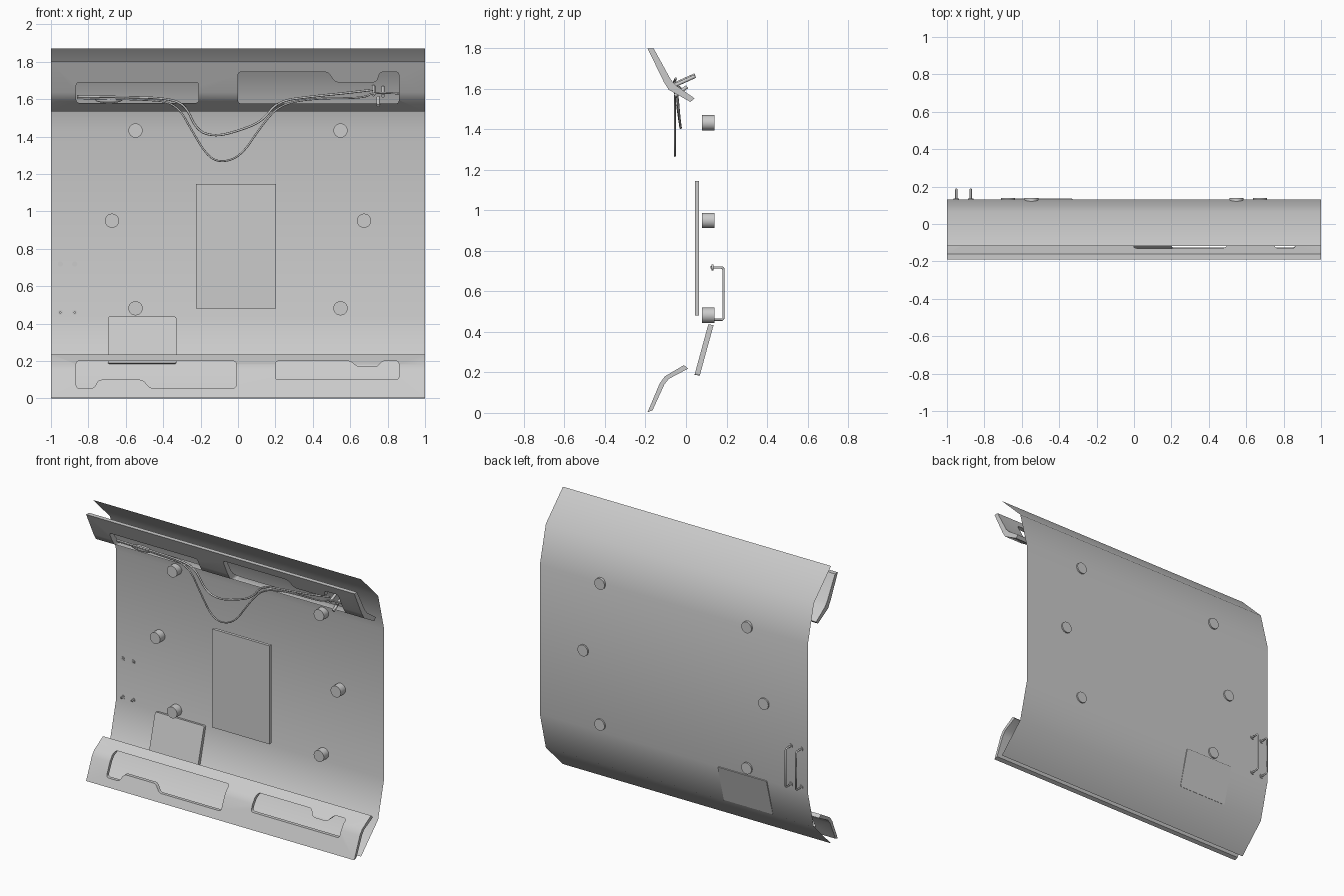
import bpy, bmesh, math
from mathutils import Vector

cube = bpy.data.objects.get("Cube")
if cube:
    bpy.data.objects.remove(cube, do_unlink=True)

GREY = (0.6, 0.6, 0.6, 1)
grey = bpy.data.materials.new("light_grey")
grey.use_nodes = True
grey.diffuse_color = GREY
grey.node_tree.nodes["Principled BSDF"].inputs["Base Color"].default_value = GREY


def add(name, bm):
    mesh = bpy.data.meshes.new(name)
    bm.to_mesh(mesh)
    bm.free()
    mesh.materials.append(grey)
    ob = bpy.data.objects.new(name, mesh)
    bpy.context.collection.objects.link(ob)
    return ob


def smooth(ob, angle):
    bpy.ops.object.select_all(action="DESELECT")
    ob.select_set(True)
    bpy.context.view_layer.objects.active = ob
    bpy.ops.object.shade_smooth_by_angle(angle=math.radians(angle))


def prism(name, points, offset, radius=0):
    """Extrude an outline by an offset, optionally rounding its corners."""
    bm = bmesh.new()
    bm.faces.new([bm.verts.new(p) for p in points])
    if radius:
        bmesh.ops.bevel(bm, geom=bm.verts[:], offset=radius, segments=3,
                        profile=0.5, affect="VERTICES")
    ext = bmesh.ops.extrude_face_region(bm, geom=bm.faces[:])
    moved = [v for v in ext["geom"] if isinstance(v, bmesh.types.BMVert)]
    bmesh.ops.translate(bm, verts=moved, vec=offset)
    bmesh.ops.recalc_face_normals(bm, faces=bm.faces)
    return add(name, bm)


def rod(name, start, end, radius, sides=24):
    """Capped cylinder between two points."""
    a, b = Vector(start), Vector(end)
    bm = bmesh.new()
    bmesh.ops.create_cone(bm, cap_ends=True, segments=sides, radius1=radius,
                          radius2=radius, depth=(b - a).length)
    turn = (b - a).to_track_quat("Z", "Y").to_matrix()
    bmesh.ops.rotate(bm, verts=bm.verts, matrix=turn)
    bmesh.ops.translate(bm, verts=bm.verts, vec=(a + b) / 2)
    ob = add(name, bm)
    smooth(ob, 40)
    return ob


def tube(name, points, radius, kind="NURBS"):
    """Round wire along a path."""
    cu = bpy.data.curves.new(name, "CURVE")
    cu.dimensions = "3D"
    cu.bevel_depth = radius
    cu.bevel_resolution = 2
    cu.use_fill_caps = True
    cu.resolution_u = 8
    sp = cu.splines.new(kind)
    sp.points.add(len(points) - 1)
    for p, co in zip(sp.points, points):
        p.co = (*co, 1)
    if kind == "NURBS":
        sp.order_u = 3
        sp.use_endpoint_u = True
    cu.materials.append(grey)
    ob = bpy.data.objects.new(name, cu)
    bpy.context.collection.objects.link(ob)


def strip(name, profile, holes):
    """Folded strip along x with rounded openings cut through it."""
    ob = prism(name, [(-1, y, z) for y, z in profile], (2, 0, 0))
    for outline in holes:
        cutter = prism("opening_cutter", [(x, -0.5, z) for x, z in outline],
                       (0, 1, 0), 0.015)
        cutter.hide_render = True
        mod = ob.modifiers.new("opening", "BOOLEAN")
        mod.operation = "DIFFERENCE"
        mod.solver = "EXACT"
        mod.object = cutter
        bpy.ops.object.select_all(action="DESELECT")
        bpy.context.view_layer.objects.active = ob
        ob.select_set(True)
        bpy.ops.object.modifier_apply(modifier=mod.name)
        bpy.data.objects.remove(cutter, do_unlink=True)
    smooth(ob, 35)


# Curved wall: a single open sheet
wall = [(-0.117, 0), (0.065, 0.18), (0.13, 0.435),
        (0.13, 1.435), (0.065, 1.69), (-0.117, 1.87)]
bm = bmesh.new()
rows = [[bm.verts.new((x, y, z)) for x in (-1, 1)] for y, z in wall]
for low, high in zip(rows, rows[1:]):
    bm.faces.new((low[0], low[1], high[1], high[0])).smooth = True
add("wall_sheet", bm)

# Folded strips with openings
strip("top_strip",
      [(-0.19, 1.80), (-0.16, 1.80), (-0.075, 1.645), (-0.05, 1.617),
       (0.042, 1.553), (0.022, 1.535), (-0.085, 1.595), (-0.11, 1.635)],
      [[(-0.865, 1.58), (-0.21, 1.58), (-0.21, 1.69), (-0.865, 1.69)],
       [(0, 1.577), (0.86, 1.577), (0.86, 1.745), (0.76, 1.745), (0.74, 1.69),
        (0.52, 1.69), (0.48, 1.745), (0, 1.745)]])
strip("bottom_strip",
      [(-0.19, 0.003), (-0.13, 0.145), (-0.105, 0.18), (-0.01, 0.236),
       (0.01, 0.218), (-0.085, 0.168), (-0.107, 0.14), (-0.165, 0.013)],
      [[(-0.865, 0.055), (-0.77, 0.055), (-0.745, 0.1), (-0.51, 0.1),
        (-0.47, 0.055), (-0.01, 0.055), (-0.01, 0.2), (-0.865, 0.2)],
       [(0.2, 0.1), (0.86, 0.1), (0.86, 0.2), (0.77, 0.2), (0.745, 0.167),
        (0.64, 0.167), (0.6, 0.2), (0.2, 0.2)]])

# Flat panels
prism("centre_panel", [(-0.225, 0.045, 0.482), (0.203, 0.045, 0.482),
                       (0.203, 0.045, 1.146), (-0.225, 0.045, 1.146)], (0, 0.02, 0))
prism("lower_panel", [(-0.695, 0.042, 0.188), (-0.33, 0.042, 0.188),
                      (-0.33, 0.11, 0.437), (-0.695, 0.11, 0.437)], (0, 0.026, -0.004), 0.008)

# Round studs through the wall
for side in (-1, 1):
    for x, z in ((0.548, 1.432), (0.674, 0.95), (0.548, 0.482)):
        rod("stud", (side * x, 0.078, z), (side * x, 0.14, z), 0.038)

# Pair of grab handles on the back
for x in (-0.95, -0.873):
    tube("grab_handle", [(x, 0.122, 0.718), (x, 0.178, 0.718), (x, 0.185, 0.71),
                         (x, 0.185, 0.468), (x, 0.178, 0.46), (x, 0.11, 0.46)],
         0.006, "POLY")
    for z in (0.718, 0.46):
        rod("handle_flange", (x, 0.126, z), (x, 0.136, z), 0.014, 16)

# Hanging cables
tube("short_cable", [(-0.86, -0.06, 1.615), (-0.6, -0.06, 1.612), (-0.38, -0.06, 1.605),
                     (-0.28, -0.05, 1.57), (-0.22, -0.03, 1.43), (-0.12, -0.025, 1.40),
                     (0, -0.03, 1.43), (0.13, -0.035, 1.48), (0.21, -0.045, 1.59),
                     (0.4, -0.06, 1.615), (0.6, -0.06, 1.635), (0.72, -0.05, 1.65)], 0.006)
tube("long_cable", [(-0.86, -0.055, 1.605), (-0.5, -0.055, 1.6), (-0.33, -0.055, 1.58),
                    (-0.24, -0.055, 1.42), (-0.16, -0.055, 1.29), (-0.08, -0.055, 1.26),
                    (0.02, -0.055, 1.30), (0.12, -0.055, 1.45), (0.22, -0.055, 1.57),
                    (0.4, -0.055, 1.605), (0.68, -0.055, 1.605), (0.72, -0.055, 1.64),
                    (0.86, -0.055, 1.63)], 0.005)

# Cable ends: flat connector on one side, plugs on the other
bm = bmesh.new()
bmesh.ops.create_uvsphere(bm, u_segments=16, v_segments=8, radius=1)
bmesh.ops.scale(bm, verts=bm.verts, vec=(0.075, 0.02, 0.018))
bmesh.ops.translate(bm, verts=bm.verts, vec=(-0.69, -0.04, 1.597))
smooth(add("flat_connector", bm), 60)
for x, y, z in ((0.725, 0.045, 1.668), (0.775, 0.045, 1.662), (0.75, 0.005, 1.61)):
    rod("plug", (x, -0.055, z - 0.045), (x, y, z), 0.009, 12)
